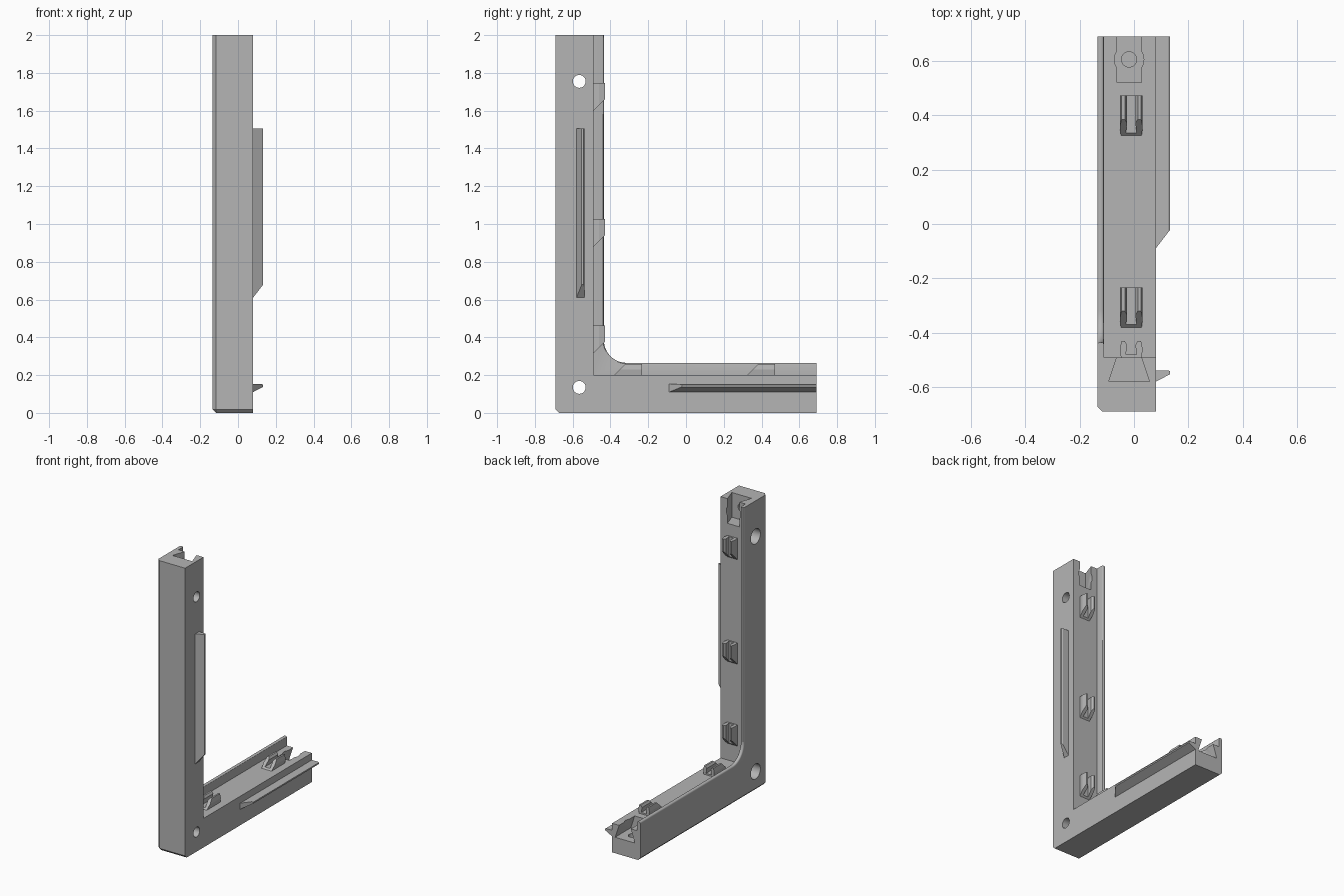
import bpy
import bmesh
from math import pi, sin, cos

cube = bpy.data.objects.get("Cube")
if cube:
    bpy.data.objects.remove(cube, do_unlink=True)

grey = bpy.data.materials.new("plain grey")
grey.use_nodes = True
grey.diffuse_color = (0.46, 0.46, 0.46, 1)
grey.node_tree.nodes["Principled BSDF"].inputs["Base Color"].default_value = grey.diffuse_color

LEFT, RIGHT, FRONT, BACK, TOP = -0.135, 0.08, -0.69, 0.69, 2.0
FLOOR = 0.2           # arm thickness
MID = -0.018          # centre line of the sockets


# Arm frames: across, along the arm, height above the arm's outer face
def along_foot(x, s, h):
    return (x, s, h)


def along_post(x, s, h):
    return (x, h + FRONT, s)


def side_on(y, z, x):
    return (x, y, z)


def prism(name, points, low, high, place):
    """Sweep a profile between low(p) and high(p), mapped by place."""
    bm = bmesh.new()
    rings = [[bm.verts.new(place(p, end(p))) for p in points] for end in (low, high)]
    bm.faces.new(rings[0])
    bm.faces.new(rings[1])
    for i in range(len(points)):
        j = (i + 1) % len(points)
        bm.faces.new((rings[0][i], rings[0][j], rings[1][j], rings[1][i]))
    bmesh.ops.recalc_face_normals(bm, faces=bm.faces)
    mesh = bpy.data.meshes.new(name)
    bm.to_mesh(mesh)
    bm.free()
    mesh.materials.append(grey)
    obj = bpy.data.objects.new(name, mesh)
    bpy.context.collection.objects.link(obj)
    return obj


def across(name, points, x0, x1):
    return prism(name, points, lambda p: x0, lambda p: x1,
                 lambda p, x: side_on(p[0], p[1], x))


def lengthwise(name, points, low, high, frame):
    return prism(name, points, low, high, lambda p, s: frame(p[0], s, p[1]))


def circle(a, b, r, n=40):
    return [(a + r * cos(2 * pi * i / n), b + r * sin(2 * pi * i / n)) for i in range(n)]


def cut(target, cutter):
    mod = target.modifiers.new("cut", 'BOOLEAN')
    mod.operation, mod.solver, mod.object = 'DIFFERENCE', 'EXACT', cutter
    bpy.context.view_layer.objects.active = target
    bpy.ops.object.modifier_apply(modifier=mod.name)
    bpy.data.objects.remove(cutter, do_unlink=True)


def bevel(obj, chosen, width, segments=1):
    bm = bmesh.new()
    bm.from_mesh(obj.data)
    edges = [e for e in bm.edges if chosen(*[v.co for v in e.verts])]
    bmesh.ops.bevel(bm, geom=edges, offset=width, segments=segments,
                    profile=0.5, affect='EDGES')
    bm.to_mesh(obj.data)
    bm.free()


# L-shaped frame, chamfered along its three outer edges
inner = FRONT + FLOOR
frame = across("corner_frame", [(FRONT, 0), (BACK, 0), (BACK, FLOOR), (inner, FLOOR),
                                (inner, TOP), (FRONT, TOP)], LEFT, RIGHT)


def outer_edge(a, b):
    limits = (LEFT, FRONT, 0)
    return sum(abs(a[i] - limits[i]) + abs(b[i] - limits[i]) < 1e-4 for i in range(3)) == 2


bevel(frame, outer_edge, 0.018)

# Screw holes with wide bores on the left face
for z in (0.135, 1.755):
    cut(frame, across("hole_cutter", circle(-0.565, z, 0.034), -1, 1))
    cut(frame, across("bore_cutter", circle(-0.565, z, 0.052), -1, LEFT + 0.08))

# Dovetail sockets with a screw seat at both arm ends
for place, end in ((along_foot, BACK), (along_post, TOP)):
    mouth = [(MID - 0.075, 0.11), (MID + 0.075, 0.11), (MID + 0.045, FLOOR),
             (MID + 0.045, 0.4), (MID - 0.045, 0.4), (MID - 0.045, FLOOR)]
    cut(frame, lengthwise("socket_cutter", mouth, lambda p: end - 0.17,
                          lambda p: end + 0.1, place))
    for radius, depth in ((0.054, 0.112), (0.028, 0.06)):
        cut(frame, prism("seat_cutter", circle(MID, end - 0.085, radius),
                         lambda p: depth, lambda p: 0.35,
                         lambda p, h: place(p[0], p[1], h)))

# Raised lip following the inside of the L
RIM, R = 0.265, 0.12
rim_y = FRONT + RIM - 0.01
arc = [(rim_y + R - R * cos(t), RIM + R - R * sin(t))
       for t in [pi / 2 * (1 - i / 12) for i in range(13)]]
lip = across("inner_lip", [(inner, TOP), (inner, FLOOR), (BACK, FLOOR), (BACK, RIM)]
             + arc + [(rim_y, TOP)], LEFT, LEFT + 0.025)


def lip_edge(a, b):
    on_rim = all(v.y > inner + 0.01 and v.z > FLOOR + 0.01 for v in (a, b))
    return on_rim and abs(a.x - b.x) < 1e-4


bevel(lip, lip_edge, 0.01, 3)

# Side ridges with a sloped start
ridge = [(RIGHT, 0.11), (0.133, 0.138), (0.133, 0.148), (0.125, 0.152), (RIGHT, 0.152)]
for name, place, start, stop in (("foot_ridge", along_foot, -0.09, BACK),
                                 ("post_ridge", along_post, 0.61, 1.505)):
    lengthwise(name, ridge, lambda p: start + (p[0] - RIGHT) * 1.3, lambda p: stop, place)

# Two-pronged clips with a slanted lead-in
half = [(0.038, 0), (0.042, 0.03), (0.036, 0.06), (0.024, 0.06), (0.015, 0.045), (0.02, 0.01)]
clip = [(x - 0.01, h + FLOOR) for x, h in half]
clip += [(-x - 0.01, h + FLOOR) for x, h in reversed(half)]
for name, place, starts in (("foot_clip", along_foot, (-0.38, 0.325)),
                            ("post_clip", along_post, (0.315, 0.88, 1.6))):
    for s in starts:
        lengthwise(name, clip, lambda p: s + p[1] - FLOOR, lambda p: s + 0.147, place)

# Smooth the curved faces only
bpy.ops.object.select_all(action='DESELECT')
for obj in bpy.context.scene.objects:
    if obj.type == 'MESH' and (obj == frame or obj == lip):
        obj.select_set(True)
bpy.context.view_layer.objects.active = frame
bpy.ops.object.shade_smooth_by_angle(angle=pi / 6)
